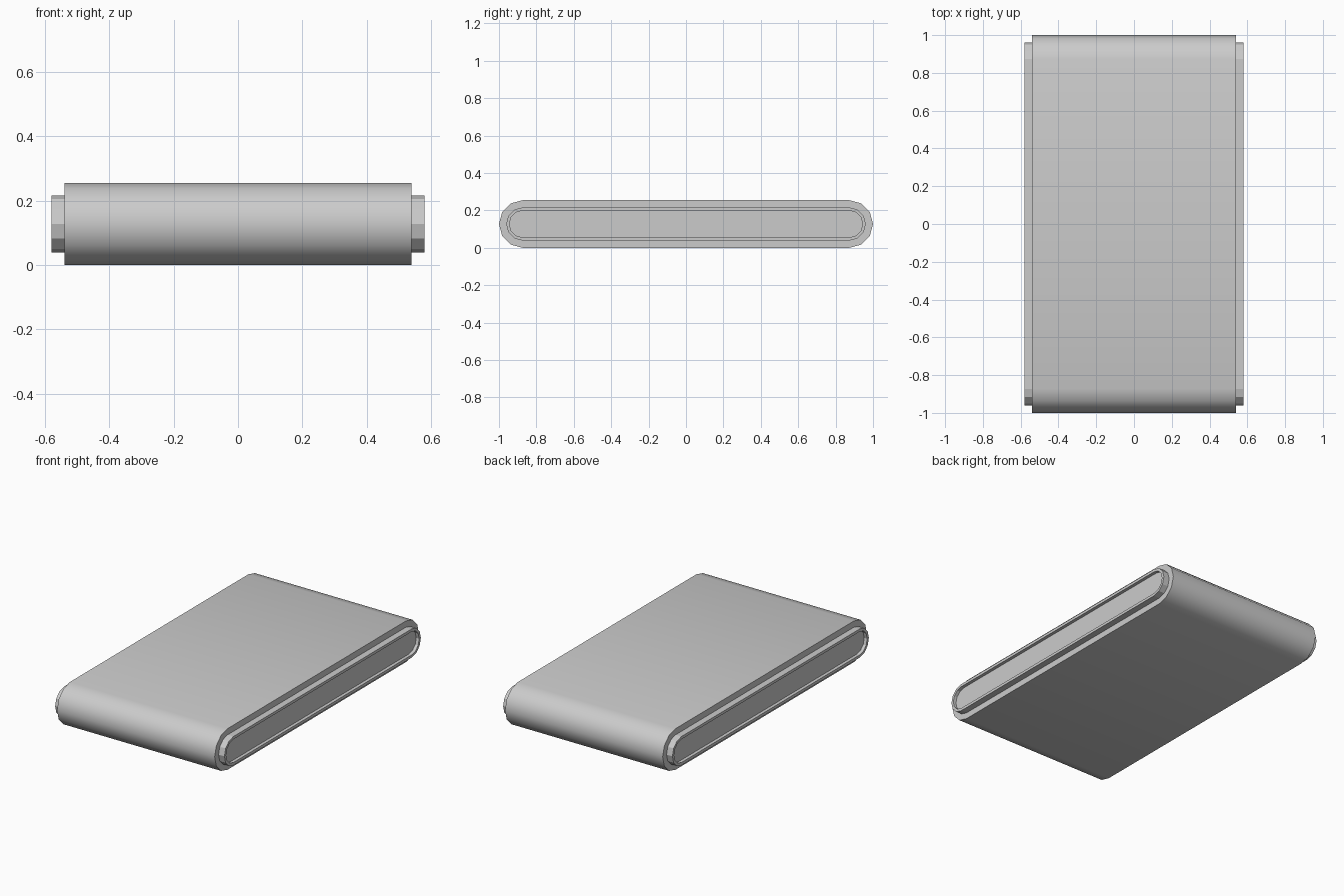
import bpy, bmesh, math

if "Cube" in bpy.data.objects:
    bpy.data.objects.remove(bpy.data.objects["Cube"])

CY, CZ = 0.8725, 0.1275   # centres of the rounded ends
SEG = 6                   # facets per half circle


def ring(bm, x, r):
    """Stadium-shaped loop of vertices in the plane x."""
    verts = []
    for side, start in ((1, -90), (-1, 90)):
        for i in range(SEG + 1):
            a = math.radians(start + 180 * i / SEG)
            verts.append(bm.verts.new((x, side * CY + r * math.cos(a), CZ + r * math.sin(a))))
    return verts


def loft(name, sections, smooth=False):
    """Skin a list of (x, radius) stadium sections and cap both ends."""
    bm = bmesh.new()
    rings = [ring(bm, x, r) for x, r in sections]
    n = len(rings[0])
    for a, b in zip(rings, rings[1:]):
        for i in range(n):
            j = (i + 1) % n
            bm.faces.new((a[i], a[j], b[j], b[i]))
    bm.faces.new(rings[0])
    bm.faces.new(rings[-1])
    bmesh.ops.recalc_face_normals(bm, faces=bm.faces)
    mesh = bpy.data.meshes.new(name)
    bm.to_mesh(mesh)
    bm.free()
    obj = bpy.data.objects.new(name, mesh)
    bpy.context.collection.objects.link(obj)
    if smooth:
        bpy.ops.object.select_all(action='DESELECT')
        obj.select_set(True)
        bpy.context.view_layer.objects.active = obj
        bpy.ops.object.shade_smooth_by_angle(angle=math.radians(40))
    return obj


# Belt wrapped around the rounded ends
loft("belt", [(-0.54, 0.1275), (0.54, 0.1275)], smooth=True)

# Raised side rims with a recessed panel
for s, side in ((1, "right"), (-1, "left")):
    loft(side + "_side_rim", [(s * 0.53, 0.089), (s * 0.58, 0.089),
                              (s * 0.58, 0.072), (s * 0.56, 0.072)])
